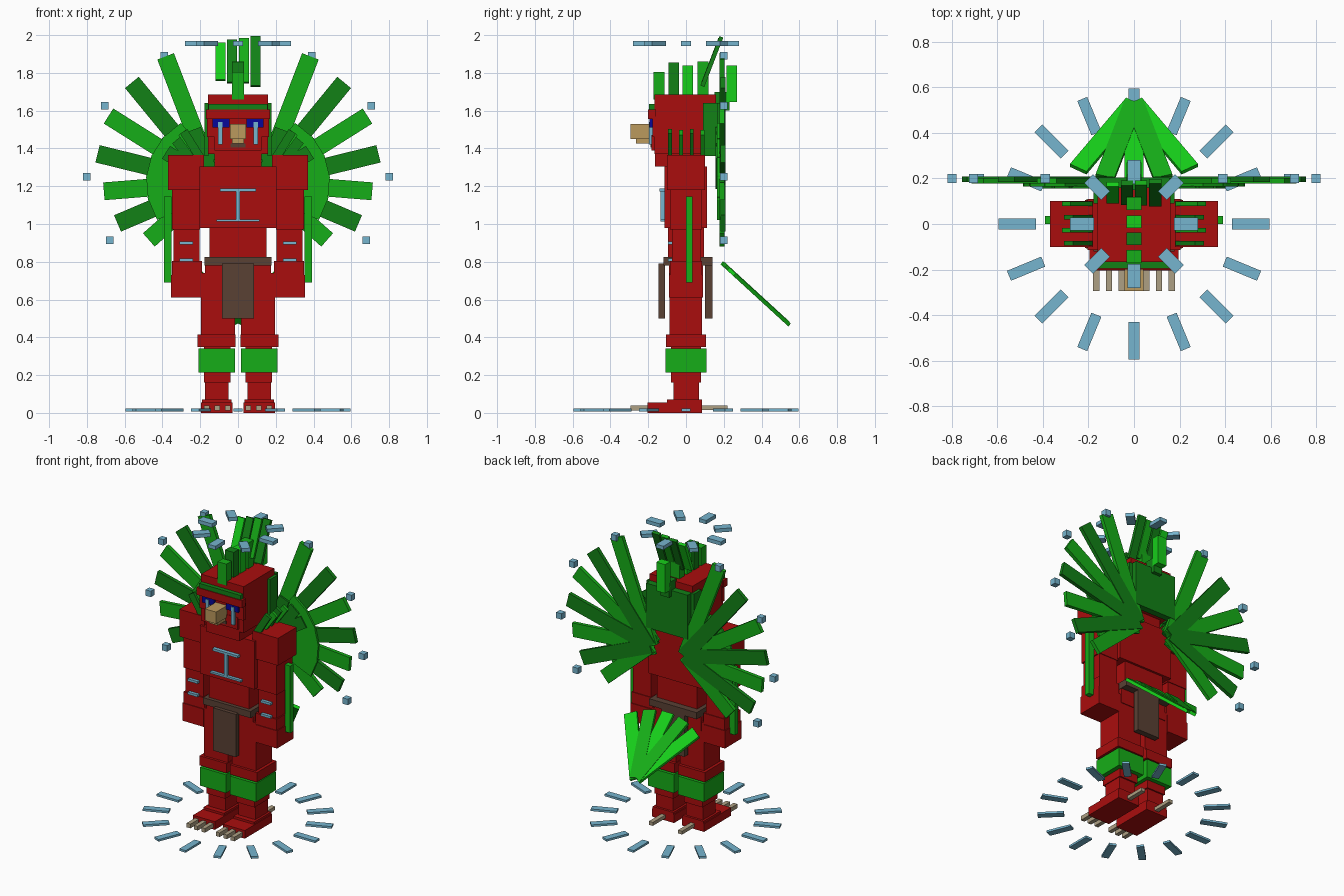
import bpy, math
from mathutils import Matrix, Vector

if "Cube" in bpy.data.objects:
    bpy.data.objects.remove(bpy.data.objects["Cube"])

COLS = {
    'red': (0.40, 0.004, 0.004), 'green': (0.008, 0.42, 0.009), 'dark_green': (0.006, 0.22, 0.008),
    'lime': (0.008, 0.62, 0.010), 'brown': (0.10, 0.052, 0.034), 'tan': (0.50, 0.32, 0.11),
    'bone': (0.42, 0.35, 0.23), 'navy': (0.002, 0.002, 0.32), 'sky_blue': (0.18, 0.46, 0.62),
}
MATS = {}
for n, c in COLS.items():
    m = bpy.data.materials.new(n)
    m.diffuse_color = (*c, 1)
    m.use_nodes = True
    m.node_tree.nodes["Principled BSDF"].inputs["Base Color"].default_value = m.diffuse_color
    MATS[n] = m

FACES = [(0, 1, 3, 2), (4, 6, 7, 5), (0, 4, 5, 1), (2, 3, 7, 6), (0, 2, 6, 4), (1, 5, 7, 3)]


def block(name, center, size, mat, rot=None):
    """Box given by centre, size and an optional rotation matrix."""
    rot = rot or Matrix.Identity(3)
    vs = [Vector(center) + rot @ Vector((x * size[0] / 2, y * size[1] / 2, z * size[2] / 2))
          for x in (-1, 1) for y in (-1, 1) for z in (-1, 1)]
    me = bpy.data.meshes.new(name)
    me.from_pydata(vs, [], FACES)
    me.materials.append(MATS[mat])
    ob = bpy.data.objects.new(name, me)
    bpy.context.collection.objects.link(ob)
    return ob


def span(name, x, y, z, mat):
    """Box given by its ranges."""
    r = (x, y, z)
    return block(name, [(a + b) / 2 for a, b in r], [b - a for a, b in r], mat)


def pair(name, x, y, z, mat):
    """Mirrored boxes, x given for the +x side."""
    span(name + '_left', x, y, z, mat)
    span(name + '_right', (-x[1], -x[0]), y, z, mat)


def R(deg, axis):
    return Matrix.Rotation(math.radians(deg), 3, axis)


def blade(name, root, deg, length, width, thick, mat):
    """Feather in the xz plane, growing from root at an angle from +x."""
    a = math.radians(deg)
    c = Vector(root) + Vector((math.cos(a), 0, math.sin(a))) * length / 2
    block(name, c, (length, thick, width), mat, R(-deg, 'Y'))


# torso
span('chest', (-.205, .205), (-.115, .11), (.98, 1.305), 'red')
span('abdomen', (-.15, .15), (-.095, .095), (.80, .99), 'red')
span('hips', (-.175, .175), (-.09, .09), (.68, .80), 'red')
span('belt', (-.178, .178), (-.12, .14), (.78, .825), 'brown')
span('front_cloth', (-.085, .085), (-.145, -.11), (.50, .79), 'brown')
span('back_cloth', (-.085, .085), (.10, .14), (.50, .79), 'brown')
# chest marking
span('chest_mark_top', (-.095, .095), (-.14, -.115), (1.172, 1.188), 'sky_blue')
span('chest_mark_stem', (-.011, .011), (-.135, -.115), (1.02, 1.175), 'sky_blue')
span('chest_mark_bottom', (-.115, .115), (-.135, -.115), (1.012, 1.025), 'sky_blue')

# arms
pair('shoulder', (.18, .37), (-.10, .10), (1.18, 1.365), 'red')
pair('upper_arm', (.20, .35), (-.085, .085), (.97, 1.18), 'red')
pair('forearm', (.205, .342), (-.075, .08), (.72, .97), 'red')
pair('hand', (.195, .355), (-.09, .09), (.61, .73), 'red')
pair('forearm_cuff', (.19, .35), (-.085, .085), (.73, .805), 'red')
pair('arm_feather', (.352, .392), (.0, .035), (.69, 1.145), 'green')
for i, z in enumerate((.81, .90)):
    pair('forearm_mark_%d' % i, (.237, .31), (-.096, -.074), (z - .008, z + .008), 'sky_blue')

# legs
pair('thigh', (.015, .195), (-.088, .085), (.41, .74), 'red')
pair('knee', (.012, .215), (-.105, .105), (.35, .415), 'red')
pair('calf_cuff', (.015, .21), (-.108, .108), (.215, .34), 'green')
pair('shin', (.04, .18), (-.08, .08), (.16, .36), 'red')
pair('ankle', (.05, .175), (-.065, .07), (.05, .17), 'red')
pair('foot', (.03, .195), (-.205, .085), (0, .055), 'red')
pair('heel', (.035, .19), (-.10, .085), (.0, .07), 'red')
for i in range(3):
    x = .055 + .055 * i
    pair('toe_claw_%d' % i, (x - .014, x + .014), (-.295, -.19), (.012, .04), 'bone')
pair('heel_claw', (.095, .125), (.08, .22), (.015, .038), 'bone')

# head
span('neck', (-.125, .125), (-.10, .10), (1.29, 1.42), 'red')
span('throat', (-.125, .125), (-.165, -.09), (1.305, 1.42), 'red')
span('skull', (-.16, .16), (-.167, .16), (1.37, 1.685), 'red')
span('brow', (-.17, .17), (-.20, -.16), (1.555, 1.605), 'red')
span('face', (-.165, .165), (-.178, -.15), (1.46, 1.57), 'red')
span('jaw', (-.125, .125), (-.182, -.15), (1.39, 1.47), 'red')
span('forehead_band', (-.155, .155), (-.195, -.16), (1.605, 1.635), 'dark_green')
pair('eye', (.045, .135), (-.192, -.17), (1.51, 1.558), 'navy')
pair('cheek_mark', (.083, .107), (-.196, -.175), (1.42, 1.54), 'sky_blue')
span('upper_beak', (-.042, .042), (-.295, -.17), (1.45, 1.53), 'tan')
span('lower_beak', (-.033, .033), (-.265, -.17), (1.425, 1.45), 'tan')
span('mouth', (-.04, .04), (-.188, -.17), (1.405, 1.425), 'brown')
span('nape_cover', (-.155, .155), (.16, .205), (1.34, 1.64), 'dark_green')
pair('head_side_feather', (.155, .178), (.09, .17), (1.36, 1.64), 'dark_green')

# crest: a row along the head, then tilted tall feathers behind
crest = [(-.143, 1.66, 1.805, 'green'), (-.065, 1.68, 1.855, 'dark_green'), (.01, 1.68, 1.84, 'lime'),
         (.09, 1.68, 1.86, 'green'), (.243, 1.645, 1.84, 'lime')]
for i, (y, z0, z1, m) in enumerate(crest):
    span('crest_%d' % i, (-.033, .033), (y - .028, y + .028), (z0, z1), m)
span('crest_mount', (-.033, .033), (.15, .23), (1.60, 1.70), 'dark_green')
for i, (z, ln) in enumerate(((1.86, .21), (1.86, .24), (1.865, .25), (1.86, .28))):
    x = -.093 + .062 * i
    block('tall_feather_%d' % i, (x, .137, z), (.054, .022, ln),
          ('green', 'dark_green')[i % 2] if i else 'lime', R(-21, 'X'))

# wings
LEN = (.715, .685, .66, .635, .585, .555, .46)
for s, side in ((1, 'left'), (-1, 'right')):
    for i, ln in enumerate(LEN):
        deg = 69 - 18.4 * i
        ang = deg if s > 0 else 180 - deg
        root = (s * .127, .19 + .006 * (i % 2), 1.22)
        blade('wing_feather_%s_%d' % (side, i), root, ang, ln, .094, .025,
              ('green', 'dark_green')[i % 2])
        if 0 < i < 6:
            blade('wing_covert_%s_%d' % (side, i), (s * .127, .172, 1.22), ang, .355, .13, .014, 'green')
        if i < 3:
            blade('inner_covert_%s_%d' % (side, i), (s * .127, .162, 1.22), ang, .30, .08, .012, 'dark_green')
    # shoulder feathers
    for i, y in enumerate((-.085, -.027, .03, .088)):
        deg = 58 - 4 * (i % 2)
        blade('shoulder_feather_%s_%d' % (side, i), (s * .20, y, 1.35),
              deg if s > 0 else 180 - deg, .165, .045, .02, ('dark_green', 'green')[i % 2])
    # floating cubes round the wings
    for i, (x, z) in enumerate(((.39, 1.89), (.705, 1.625), (.80, 1.25), (.678, .913))):
        block('spark_%s_%d' % (side, i), (s * x, .20, z), (.04, .04, .04), 'sky_blue')

# tail fan, joined at its low outer end
tilt = R(-42.5, 'X')
for i in range(5):
    r = tilt @ R(-32 + 16 * i, 'Z')
    d = r @ Vector((0, -1, 0))
    block('tail_feather_%d' % i, Vector((0, .53, .482)) + d * .23 + tilt @ Vector((0, 0, .003 * (i % 2))),
          (.085, .465, .02), ('lime', 'green')[i % 2], r)

# rings of floating plates
for i in range(16):
    a = 22.5 * i
    r = R(a, 'Z')
    block('ground_plate_%d' % i, r @ Vector((.513, 0, .015)), (.163, .047, .014), 'sky_blue', r)
for i in range(8):
    r = R(45 * i, 'Z')
    block('halo_plate_%d' % i, r @ Vector((.229, 0, 1.955)), (.105, .055, .025), 'sky_blue', r)
